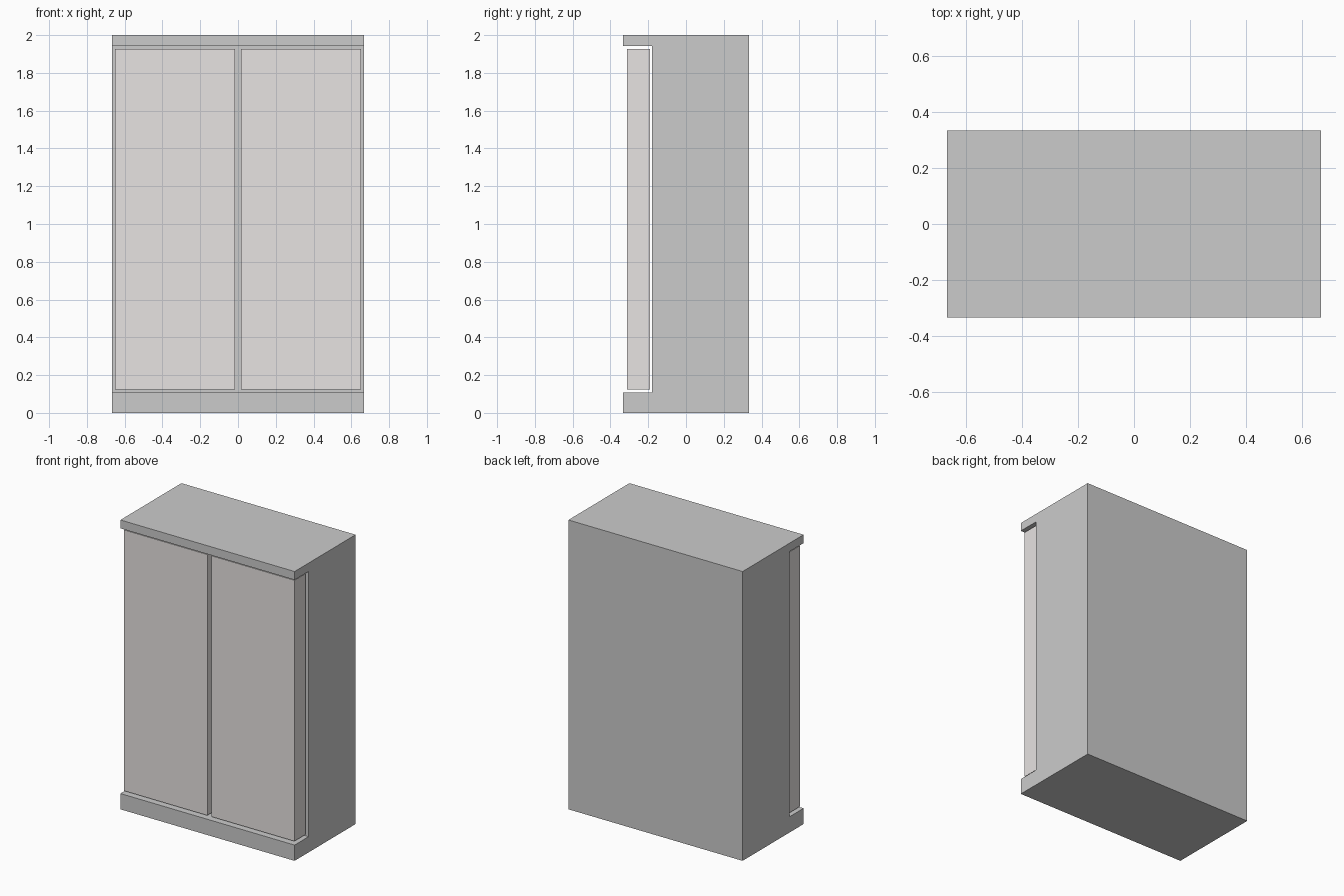
import bpy, bmesh

if "Cube" in bpy.data.objects:
    bpy.data.objects.remove(bpy.data.objects["Cube"])


def extrude_x(name, profile, x0, x1):
    """Extrude a (y, z) profile along x into a closed solid."""
    bm = bmesh.new()
    face = bm.faces.new([bm.verts.new((x0, y, z)) for y, z in profile])
    res = bmesh.ops.extrude_face_region(bm, geom=[face])
    verts = [g for g in res["geom"] if isinstance(g, bmesh.types.BMVert)]
    bmesh.ops.translate(bm, verts=verts, vec=(x1 - x0, 0, 0))
    bmesh.ops.recalc_face_normals(bm, faces=bm.faces)
    mesh = bpy.data.meshes.new(name)
    bm.to_mesh(mesh)
    bm.free()
    obj = bpy.data.objects.new(name, mesh)
    bpy.context.collection.objects.link(obj)
    return obj


# Carcass: C-shaped side profile with overhanging cornice and plinth
W, D, RECESS = 0.666, 0.333, -0.181
extrude_x("wardrobe_body", [
    (-D, 0), (D, 0), (D, 2), (-D, 2),
    (-D, 1.942), (RECESS, 1.942), (RECESS, 0.109), (-D, 0.109),
], -W, W)

# Two doors set in the recess with a clearance gap all round
door_mat = bpy.data.materials.new("door_finish")
door_mat.diffuse_color = (0.80, 0.77, 0.76, 1)
door_mat.use_nodes = True
door_mat.node_tree.nodes["Principled BSDF"].inputs["Base Color"].default_value = door_mat.diffuse_color
door_profile = [(-0.313, 0.124), (-0.19, 0.124), (-0.19, 1.927), (-0.313, 1.927)]
for side, x0, x1 in (("left", -0.651, -0.016), ("right", 0.016, 0.651)):
    door = extrude_x(side + "_door", door_profile, x0, x1)
    door.data.materials.append(door_mat)
